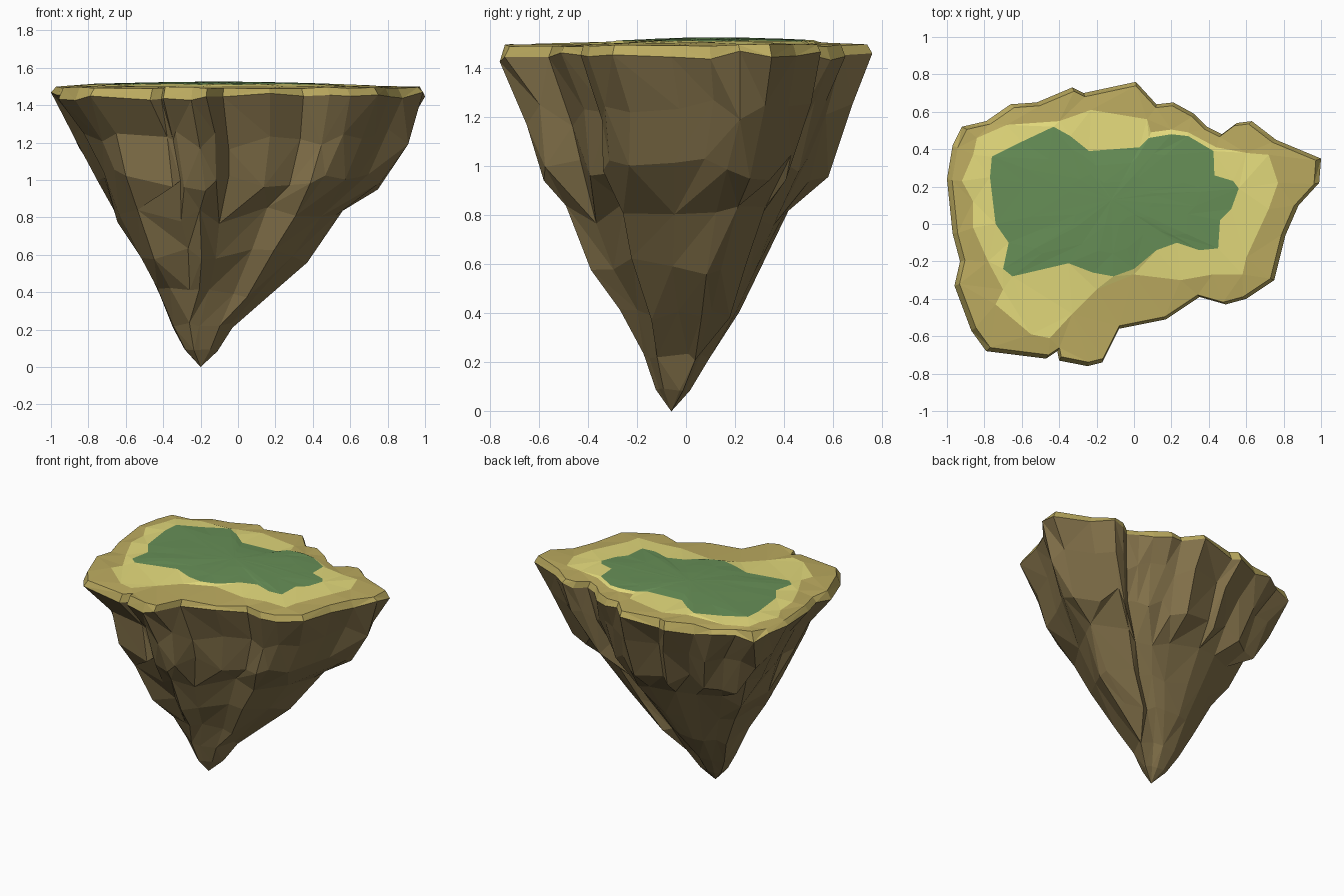
import bpy, bmesh, random
from mathutils import Vector

if "Cube" in bpy.data.objects:
    bpy.data.objects.remove(bpy.data.objects["Cube"])

random.seed(11)
rnd = random.uniform

# outlines seen from above, counterclockwise
RIM = [(1, .35), (.76, .45), (.63, .55), (.55, .54), (.47, .48), (.39, .52), (.32, .59), (.21, .65),
       (.12, .64), (.01, .76), (-.27, .70), (-.33, .73), (-.52, .65), (-.66, .64), (-.79, .55),
       (-.92, .52), (-.97, .42), (-1, .24), (-.97, -.05), (-.93, -.2), (-.96, -.33), (-.87, -.57),
       (-.79, -.68), (-.47, -.72), (-.41, -.68), (-.40, -.73), (-.25, -.76), (-.17, -.74),
       (-.08, -.56), (.17, -.51), (.35, -.39), (.49, -.43), (.6, -.40), (.75, -.30), (.81, -.06),
       (.88, .10), (.99, .22)]
SAND = [(.77, .22), (.72, .37), (.6, .38), (.44, .41), (.29, .49), (.2, .505), (.09, .49), (.07, .56),
        (-.23, .61), (-.40, .55), (-.68, .53), (-.84, .46), (-.86, .37), (-.92, .23), (-.86, .12),
        (-.86, -.02), (-.78, -.2), (-.7, -.35), (-.74, -.43), (-.55, -.59), (-.45, -.61),
        (-.33, -.48), (-.2, -.35), (0, -.27), (.25, -.3), (.42, -.27), (.58, -.27), (.6, -.18), (.72, .08)]
GRASS = [(.56, .19), (.53, .23), (.43, .26), (.425, .39), (.29, .47), (.2, .48), (.08, .46), (.03, .41),
         (-.24, .39), (-.34, .47), (-.43, .52), (-.6, .44), (-.76, .36), (-.77, .25), (-.74, 0),
         (-.67, -.1), (-.70, -.24), (-.65, -.28), (-.35, -.21), (-.22, -.26), (-.11, -.28), (0, -.24),
         (.12, -.14), (.23, -.1), (.35, -.14), (.45, -.13), (.46, .02), (.52, .08)]
# rock cross-sections: z, x range, y range
LEVELS = [(1.22, -.88, .91, -.65, .68), (1.0, -.75, .76, -.58, .58), (.8, -.66, .56, -.49, .46),
          (.6, -.55, .37, -.39, .35), (.4, -.43, .17, -.27, .24), (.22, -.35, -.03, -.19, .12),
          (.09, -.29, -.11, -.13, .03)]


def finish(bm, name, color):
    me = bpy.data.meshes.new(name)
    bm.to_mesh(me)
    bm.free()
    mat = bpy.data.materials.new(name)
    mat.diffuse_color = (*color, 1)
    mat.use_nodes = True
    mat.node_tree.nodes["Principled BSDF"].inputs["Base Color"].default_value = mat.diffuse_color
    me.materials.append(mat)
    ob = bpy.data.objects.new(name, me)
    bpy.context.collection.objects.link(ob)


def ring(bm, pts):
    return [bm.verts.new(p) for p in pts]


def wall(bm, upper, lower):
    """Triangulated strip with random diagonals."""
    n = len(upper)
    for i in range(n):
        a, b, c, d = upper[i], lower[i], lower[(i + 1) % n], upper[(i + 1) % n]
        tris = [(a, b, c), (a, c, d)] if random.random() < .5 else [(a, b, d), (b, c, d)]
        for t in tris:
            bm.faces.new(t)


def loop_edges(bm, verts):
    return [bm.edges.get((v, w)) or bm.edges.new((v, w)) for v, w in zip(verts, verts[1:] + verts[:1])]


def fill_between(bm, outer, inner):
    bmesh.ops.triangle_fill(bm, use_beauty=True, normal=(0, 0, 1),
                            edges=loop_edges(bm, outer) + loop_edges(bm, inner))
    bm.normal_update()
    for f in bm.faces:
        if f.normal.z < 0 and all(v.co.z > 1.48 for v in f.verts):
            f.normal_flip()


def fit(values, low, high):
    a, b = min(values), max(values)
    return [low + (v - a) / (b - a) * (high - low) for v in values]


rim = [Vector((x, y, 1.45 + rnd(-.025, .02))) for x, y in RIM]
edge = [Vector((x * .972, y * .972, 1.494 + rnd(-.006, .005))) for x, y in RIM]
sand = [Vector((x, y, 1.502 + rnd(-.004, .004))) for x, y in SAND]
grass = [Vector((x, y, 1.512 + rnd(-.003, .003))) for x, y in GRASS]

# rock cone: rim shape squeezed down to a tip, columns merging as it narrows
bm = bmesh.new()
rings = [ring(bm, rim)]
for i, (z, x0, x1, y0, y1) in enumerate(LEVELS):
    shape = [Vector(p) * (1 + rnd(-.03, .03)) for p in RIM]
    xs = fit([p.x for p in shape], x0, x1)
    ys = fit([p.y for p in shape], y0, y1)
    pts = [(x, y, z + rnd(-.06, .06) * min(1, z * 1.2)) for x, y in zip(xs, ys)]
    step = 1 if i < 2 else 2 if i < 5 else 4
    rings.append(ring(bm, [pts[j - j % step] for j in range(len(pts))]))
for up, low in zip(rings, rings[1:]):
    wall(bm, up, low)
tip = bm.verts.new((-.2, -.06, 0))
last = rings[-1]
for v, w in zip(last, last[1:] + last[:1]):
    bm.faces.new((v, tip, w))
bmesh.ops.remove_doubles(bm, verts=bm.verts[:], dist=.001)
finish(bm, "rock_base", (.225, .165, .068))

# tan lip around the edge
bm = bmesh.new()
upper = ring(bm, edge)
wall(bm, upper, ring(bm, rim))
fill_between(bm, upper, ring(bm, sand))
finish(bm, "earth_rim", (.50, .405, .115))

# pale sand band
bm = bmesh.new()
fill_between(bm, ring(bm, sand), ring(bm, grass))
finish(bm, "sand_band", (.77, .70, .2))

# gently domed grass
bm = bmesh.new()
mid = Vector((-.12, .13, 1.526))
loops = [ring(bm, grass)]
for k, z in ((.7, 1.519), (.35, 1.524)):
    loops.append(ring(bm, [(mid.x + (p.x - mid.x) * k, mid.y + (p.y - mid.y) * k, z + rnd(-.001, .001))
                           for p in grass]))
for out, inn in zip(loops, loops[1:]):
    wall(bm, inn, out)
top = bm.verts.new(mid)
for v, w in zip(loops[-1], loops[-1][1:] + loops[-1][:1]):
    bm.faces.new((v, w, top))
finish(bm, "grass_top", (.135, .275, .095))
